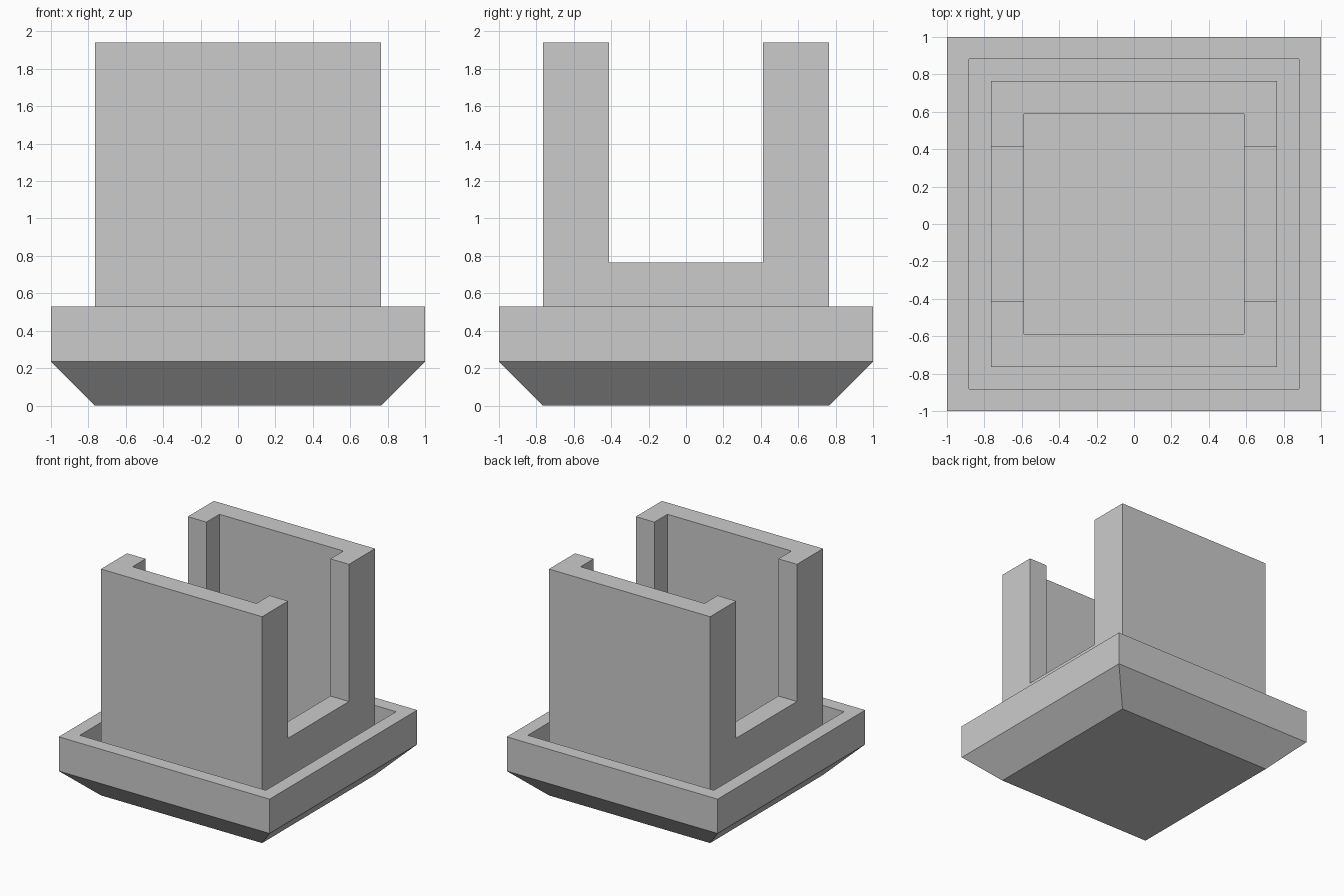
import bpy
import bmesh

cube = bpy.data.objects.get("Cube")
if cube:
    bpy.data.objects.remove(cube, do_unlink=True)

grey = bpy.data.materials.new("light_grey")
grey.use_nodes = True
grey.diffuse_color = (0.6, 0.6, 0.6, 1)
grey.node_tree.nodes["Principled BSDF"].inputs["Base Color"].default_value = (0.6, 0.6, 0.6, 1)

U = 1 / 17  # design unit: the base is 34 units wide


def square_loft(name, profile):
    """Loft concentric squares through (half width, height) pairs, capped at both ends."""
    bm = bmesh.new()
    rings = [[bm.verts.new((sx * w * U, sy * w * U, z * U))
              for sx, sy in ((-1, -1), (1, -1), (1, 1), (-1, 1))] for w, z in profile]
    for low, high in zip(rings, rings[1:]):
        for i in range(4):
            j = (i + 1) % 4
            bm.faces.new((low[i], low[j], high[j], high[i]))
    bm.faces.new(rings[0][::-1])
    bm.faces.new(rings[-1])
    bmesh.ops.recalc_face_normals(bm, faces=bm.faces)
    mesh = bpy.data.meshes.new(name)
    bm.to_mesh(mesh)
    bm.free()
    mesh.materials.append(grey)
    obj = bpy.data.objects.new(name, mesh)
    bpy.context.collection.objects.link(obj)
    return obj


# Chamfered base with a moat, and a hollow square tower rising from it
holder = square_loft("slotted_tower_on_base", [
    (13, 0), (17, 4), (17, 9), (15, 9), (15, 4),
    (13, 4), (13, 33), (10, 33), (10, 4)])

# Tall slot through the left and right tower walls
cutter = square_loft("slot_cutter", [(7, 13), (7, 40)])
cutter.scale.x = 3
cutter.hide_render = True
cutter.display_type = 'WIRE'
slot = holder.modifiers.new("side_slots", 'BOOLEAN')
slot.operation = 'DIFFERENCE'
slot.solver = 'EXACT'
slot.object = cutter

# Apply the cut and drop the helper
bpy.context.view_layer.objects.active = holder
bpy.ops.object.modifier_apply(modifier=slot.name)
bpy.data.objects.remove(cutter, do_unlink=True)
